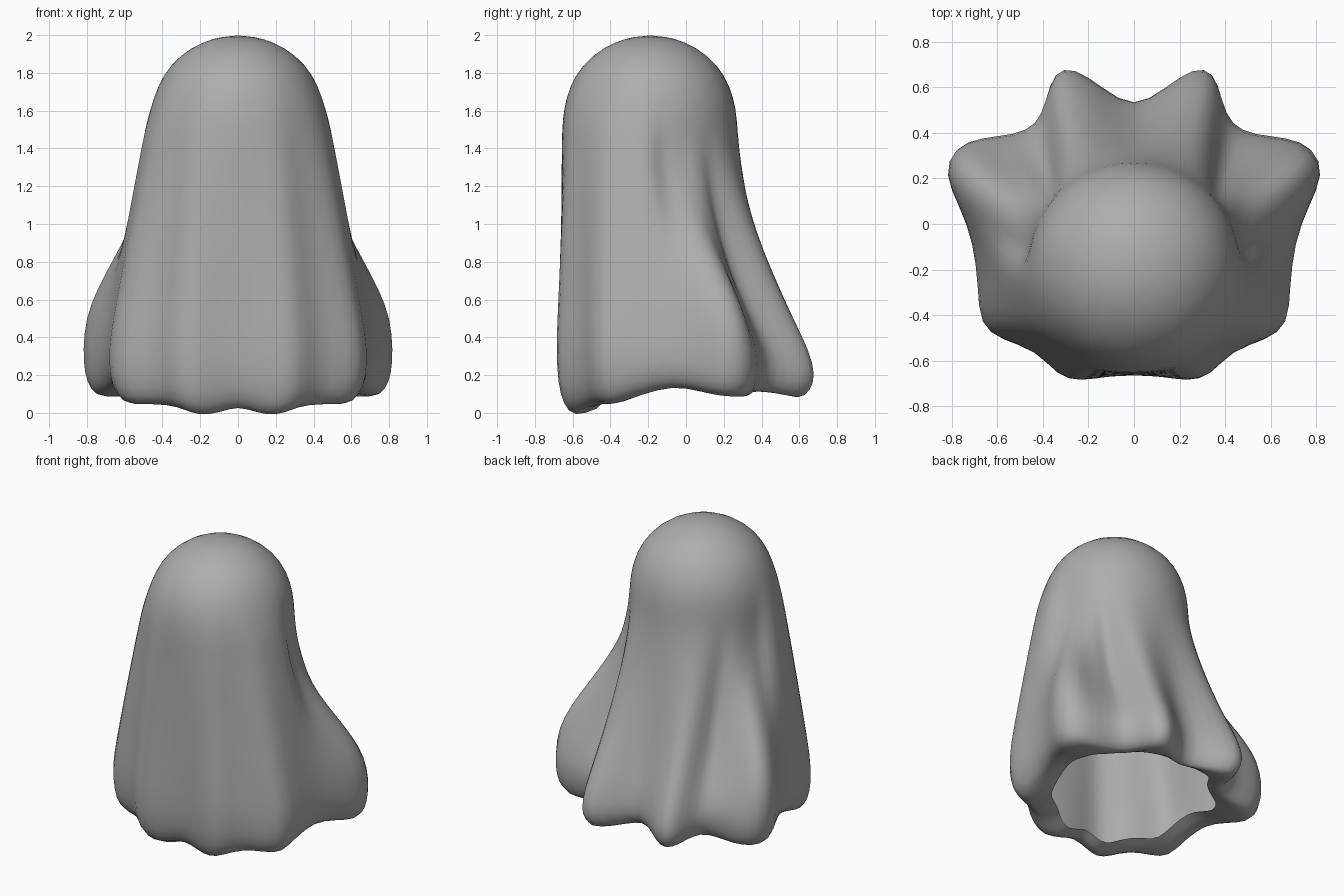
import bpy, bmesh, math
from mathutils import Vector

if "Cube" in bpy.data.objects:
    bpy.data.objects.remove(bpy.data.objects["Cube"], do_unlink=True)

mat = bpy.data.materials.new("grey cloth")
mat.use_nodes = True
grey = (0.42, 0.42, 0.42, 1)
mat.diffuse_color = grey
bsdf = mat.node_tree.nodes["Principled BSDF"]
bsdf.inputs["Base Color"].default_value = grey
bsdf.inputs["Roughness"].default_value = 0.8

HEAD_Y, HEAD_R = -0.19, 0.467   # centre and radius of the dome
HEM_Z = 0.33                    # height where the folds are widest

# Drape columns of the left half, back to front:
# angle on the dome, x and y at the widest height, hem height, kind of fall
COLUMNS = [
    (90, 0.00, 0.52, 0.11, "back"), (76, 0.14, 0.615, 0.09, "back"),
    (64, 0.27, 0.71, 0.065, "back"), (56, 0.36, 0.69, 0.065, "back"),
    (48, 0.395, 0.56, 0.09, "back"), (41, 0.43, 0.44, 0.10, "crease"),
    (34, 0.53, 0.395, 0.09, "flank"), (27, 0.68, 0.385, 0.07, "flank"),
    (21, 0.795, 0.34, 0.07, "side"), (14, 0.84, 0.22, 0.07, "side"),
    (6, 0.77, 0.08, 0.10, "side"), (-4, 0.71, -0.08, 0.13, "front"),
    (-16, 0.69, -0.28, 0.08, "front"), (-29, 0.685, -0.445, 0.025, "front"),
    (-40, 0.59, -0.51, 0.03, "front"), (-52, 0.43, -0.555, 0.025, "front"),
    (-61, 0.34, -0.67, 0.0, "front"), (-68, 0.24, -0.695, -0.035, "front"),
    (-79, 0.12, -0.67, -0.02, "front"), (-90, 0.00, -0.665, 0.02, "front"),
]

# Height where each kind of fold starts, length of its fall, and curve
FALLS = {"back": (1.5, 1.25, 1.4), "crease": (1.5, 1.15, 2.6),
         "flank": (1.5, 1.15, 1.55), "front": (1.65, 1.3, 0.9),
         "side": (1.5, 1.1, 1.3)}


def fall(kind, z):
    """How far a column has moved from the dome outline to the hem outline."""
    start, length, power = FALLS[kind]
    s = min(1, max(0, (start - z) / length)) ** power
    return s * s * (3 - 2 * s) if kind == "side" else s


def column_points(angle, hx, hy, hem, kind):
    a = math.radians(angle)
    c, s = math.cos(a), math.sin(a)
    if abs(angle) == 90:
        c = 0.0
    pts = []
    # Dome
    for z, r in ((1.985, 0.13), (1.935, 0.25), (1.845, 0.36), (1.73, 0.428)):
        pts.append(Vector((r * c, HEAD_Y + r * s, z)))
    # Hanging folds
    for z in (1.61, 1.5, 1.38, 1.25, 1.1, 0.95, 0.8, 0.65, 0.5, HEM_Z):
        w = fall(kind, z)
        r = HEAD_R - (0.008 if z > 1.6 else 0)
        pts.append(Vector((r * c * (1 - w) + hx * w,
                           (HEAD_Y + r * s) * (1 - w) + hy * w, z)))
    # Hem curling under to the open edge
    r = math.hypot(hx, hy)
    for f, inset in ((0.5, 0.01), (0.8, 0.04), (1.0, 0.10)):
        k = 1 - inset / r
        pts.append(Vector((hx * k, hy * k, HEM_Z + (hem - HEM_Z) * f)))
    k = (0.35 * r + 0.245) / r
    pts.append(Vector((hx * k, hy * k, hem + 0.05)))
    return pts


# Full ring of columns: left half, then its mirror without the two centre columns
half = [column_points(*col) for col in COLUMNS]
mirrored = [[Vector((-p.x, p.y, p.z)) for p in col] for col in half[-2:0:-1]]
ring = half + mirrored

bm = bmesh.new()
top = bm.verts.new((0, HEAD_Y, 2.0))
cols = [[bm.verts.new(p) for p in col] for col in ring]
for i, a in enumerate(cols):
    b = cols[(i + 1) % len(cols)]
    bm.faces.new((top, b[0], a[0]))
    for j in range(len(a) - 1):
        bm.faces.new((a[j], b[j], b[j + 1], a[j + 1]))
bmesh.ops.recalc_face_normals(bm, faces=bm.faces)
# Open sheet: make sure the outside faces outwards
bm.faces.ensure_lookup_table()
if bm.faces[0].normal.z < 0:
    bmesh.ops.reverse_faces(bm, faces=bm.faces)
for f in bm.faces:
    f.smooth = True

mesh = bpy.data.meshes.new("draped_sheet")
bm.to_mesh(mesh)
bm.free()
mesh.materials.append(mat)
sheet = bpy.data.objects.new("draped_sheet", mesh)
bpy.context.collection.objects.link(sheet)
sub = sheet.modifiers.new("soften", "SUBSURF")
sub.levels = sub.render_levels = 1
